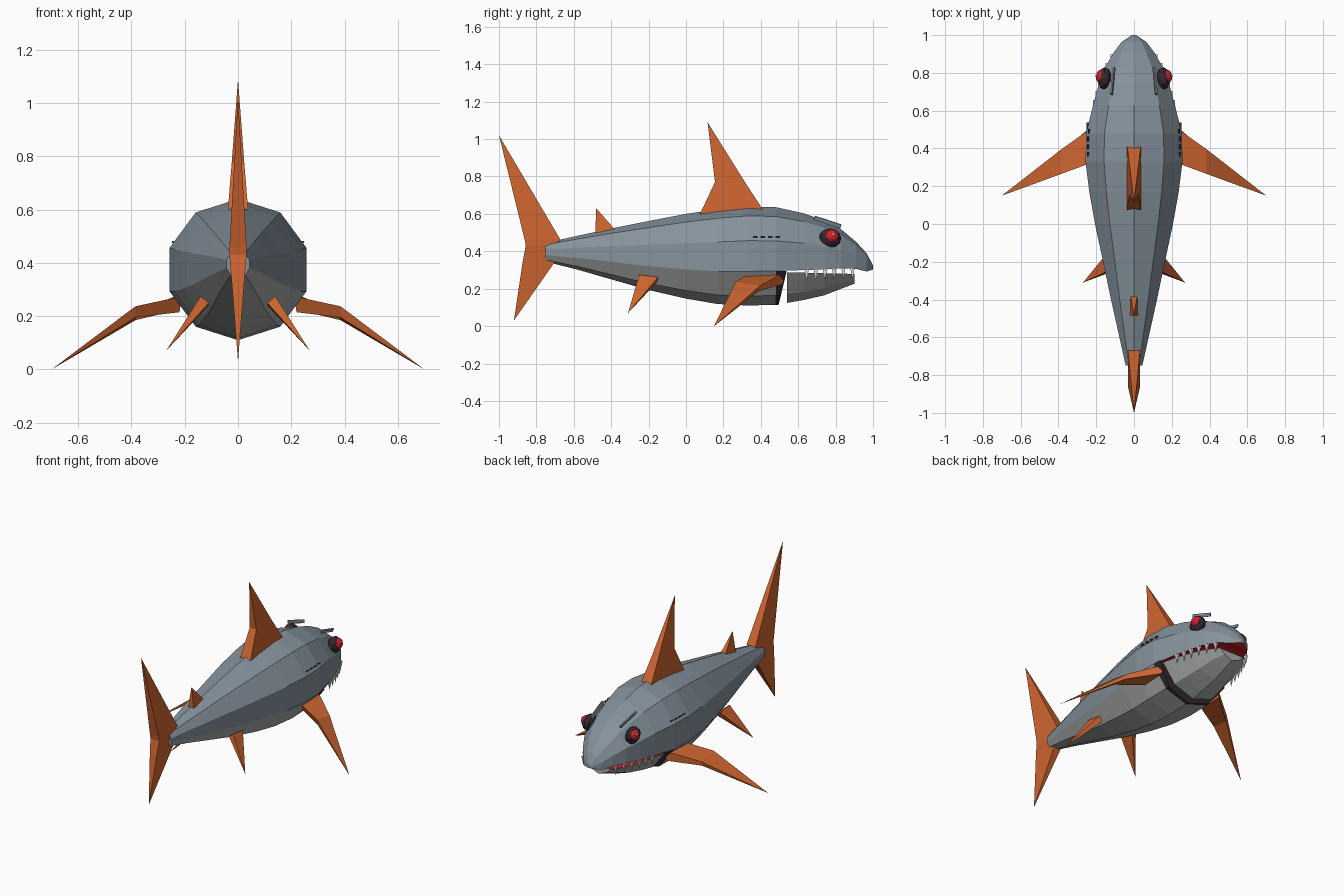
import bpy, bmesh, math
from mathutils import Vector, Matrix

if "Cube" in bpy.data.objects:
    bpy.data.objects.remove(bpy.data.objects["Cube"])


def material(name, rgb):
    m = bpy.data.materials.new(name)
    m.diffuse_color = (*rgb, 1)
    m.use_nodes = True
    m.node_tree.nodes["Principled BSDF"].inputs["Base Color"].default_value = m.diffuse_color
    return m


GREY = material("slate grey", (0.235, 0.285, 0.33))
BELLY = material("pale grey", (0.40, 0.41, 0.41))
ORANGE = material("orange", (0.62, 0.13, 0.03))
DARK = material("dark plum", (0.035, 0.022, 0.03))
RED = material("red", (0.6, 0.015, 0.02))
WHITE = material("white", (0.8, 0.8, 0.8))


def finish(name, bm, mats):
    bmesh.ops.recalc_face_normals(bm, faces=bm.faces)
    me = bpy.data.meshes.new(name)
    bm.to_mesh(me)
    bm.free()
    for m in mats:
        me.materials.append(m)
    ob = bpy.data.objects.new(name, me)
    bpy.context.collection.objects.link(ob)
    return ob


def loft(name, rings, mats, segs=None, caps=(0, 0)):
    """Skin closed rings; a one-point ring makes a tip. segs = material per side."""
    bm = bmesh.new()
    loops = [[bm.verts.new(p) for p in r] for r in rings]
    for a, b in zip(loops, loops[1:]):
        n = max(len(a), len(b))
        for i in range(n):
            j = (i + 1) % n
            if len(a) == 1:
                f = bm.faces.new((a[0], b[i], b[j]))
            elif len(b) == 1:
                f = bm.faces.new((a[i], a[j], b[0]))
            else:
                f = bm.faces.new((a[i], a[j], b[j], b[i]))
            if segs:
                f.material_index = segs[i]
    for ring, mi in ((loops[0], caps[0]), (loops[-1], caps[1])):
        if len(ring) > 2:
            bm.faces.new(ring).material_index = mi
    return finish(name, bm, mats)


# hull stations: y, top z, bottom z, radius across
HULL = [(-0.75, 0.445, 0.345, 0.046), (-0.58, 0.483, 0.302, 0.086),
        (-0.4, 0.522, 0.25, 0.128), (-0.2, 0.562, 0.193, 0.172),
        (0.0, 0.6, 0.147, 0.217), (0.17, 0.625, 0.118, 0.249),
        (0.33, 0.64, 0.11, 0.27), (0.48, 0.636, 0.114, 0.266),
        (0.63, 0.603, 0.14, 0.228), (0.74, 0.563, 0.165, 0.196),
        (0.83, 0.517, 0.20, 0.16), (0.91, 0.45, 0.23, 0.112),
        (0.965, 0.39, 0.24, 0.068), (1.0, 0.325, 0.29, 0.012)]


def station(y):
    for a, b in zip(HULL, HULL[1:]):
        if y <= b[0]:
            t = (y - a[0]) / (b[0] - a[0])
            return [p + t * (q - p) for p, q in zip(a, b)]


def ring(y, angles, sx=1.0):
    _, top, bot, w = station(y)
    c, h = (top + bot) / 2, (top - bot) / 2
    return [(w * sx * math.cos(math.radians(a)), y,
             c + h * math.sin(math.radians(a))) for a in angles]


# body: ten-sided, pale belly below the side line
FULL = [-18 + 36 * k for k in range(10)]
UPPER = FULL[:7]
LOWER = [198 + 36 * k for k in range(5)]
loft("body", [ring(s[0], FULL) for s in HULL[:8]], [GREY, BELLY, DARK],
     [0] * 6 + [1] * 4, (0, 2))
# head: upper half with red palate
loft("head", [ring(s[0], UPPER) for s in HULL[7:]], [GREY, RED],
     [0] * 6 + [1])
# throat: dark slanted rim behind the jaw
throat = [(x * 0.99, 0.495 + 0.045 * max(0, (z - 0.12) / 0.18), z)
          for x, y, z in ring(0.48, LOWER)]
loft("throat", [ring(0.479, LOWER), throat], [DARK])
# lower jaw with red mouth floor, tapering to a blunt chin
jaw = []
for y, sx in ((0.54, 0.96), (0.63, 0.98), (0.74, 0.97), (0.83, 0.94), (0.9, 0.8)):
    pts = ring(y, LOWER, sx)
    lip = 0.288 - 0.025 * (y - 0.54)
    pts[0] = (pts[0][0], y, lip)
    pts[-1] = (pts[-1][0], y, lip)
    jaw.append(pts)
loft("lower_jaw", jaw, [BELLY, RED, DARK], [0] * 4 + [1], (2, 0))


def block(z, y0, y1, w):
    return [(-w, y0, z), (w, y0, z), (w, y1, z), (-w, y1, z)]


# dorsal fins
loft("dorsal_fin", [[(-.038, .075, .60), (.038, .075, .60), (.036, .41, .625), (-.036, .41, .625)],
                    block(0.77, 0.155, 0.315, 0.024), [(0, 0.115, 1.09)]], [ORANGE])
loft("rear_dorsal_fin", [block(0.50, -0.485, -0.365, 0.02), [(0, -0.48, 0.63)]], [ORANGE])
# tail fin
loft("tail_fin", [[(0, -0.92, 0.03)], block(0.345, -0.873, -0.70, 0.025),
                  block(0.43, -0.857, -0.715, 0.032),
                  block(0.46, -0.862, -0.67, 0.032), [(0, -1.0, 1.02)]], [ORANGE])


def mirrored(ring_pts, s):
    return [(s * x, y, z) for x, y, z in ring_pts]


def blob(name, center, radii, mat, segs=10, rows=6):
    bm = bmesh.new()
    bmesh.ops.create_uvsphere(bm, u_segments=segs, v_segments=rows, radius=1)
    bmesh.ops.transform(bm, verts=bm.verts, matrix=Matrix.Translation(center)
                        @ Matrix.Diagonal((*radii, 1)))
    return finish(name, bm, [mat])


def plate(name, center, size, mat, rot=0, tilt=0):
    bm = bmesh.new()
    bmesh.ops.create_cube(bm, size=1)
    bmesh.ops.transform(bm, verts=bm.verts, matrix=Matrix.Translation(center)
                        @ Matrix.Rotation(tilt, 4, 'Y') @ Matrix.Rotation(rot, 4, 'X')
                        @ Matrix.Diagonal((*size, 1)))
    return finish(name, bm, [mat])


for s, side in ((1, "right"), (-1, "left")):
    # pectoral and pelvic fins
    pect = [[(.21, .33, .275), (.21, .52, .285), (.22, .52, .225), (.22, .36, .215)],
            [(.385, .265, .237), (.385, .395, .215), (.385, .385, .185), (.385, .275, .195)],
            [(.70, .15, 0)]]
    loft(side + "_pectoral_fin", [mirrored(r, s) for r in pect], [ORANGE])
    pelv = [[(.11, -.25, .25), (.14, -.25, .275), (.14, -.15, .262), (.11, -.15, .24)],
            [(.27, -.31, .07)]]
    loft(side + "_pelvic_fin", [mirrored(r, s) for r in pelv], [ORANGE])
    # eye: dark socket, red ball, small glint
    blob(side + "_eye_socket", (s * 0.155, 0.77, 0.47), (0.037, 0.06, 0.052), DARK)
    blob(side + "_eye", (s * 0.173, 0.78, 0.48), (0.03, 0.037, 0.035), RED, 12, 8)
    blob(side + "_eye_glint", (s * 0.197, 0.787, 0.493), (0.007, 0.009, 0.008), WHITE, 6, 4)
    # brow plate above the eye
    plate(side + "_brow", (s * 0.112, 0.757, 0.556), (0.008, 0.15, 0.022), GREY, -0.33, s * 0.3)
    # gill marks
    for k in range(4):
        y = 0.37 + 0.04 * k
        plate(side + "_gill_mark", (s * (0.244 - 0.12 * max(0, y - 0.45)), y, 0.478),
              (0.009, 0.024, 0.006), DARK, 0, -s * 0.55)
    # upper teeth hanging over the jaw
    for k in range(6):
        y = 0.645 + 0.049 * k
        x, _, z = ring(y, [-18])[0]
        x *= s * 0.985
        loft(side + "_tooth", [[(x - .008, y - .011, z), (x + .008, y - .011, z),
                                (x + .008, y + .011, z), (x - .008, y + .011, z)],
                               [(x, y, z - 0.062)]], [WHITE])
